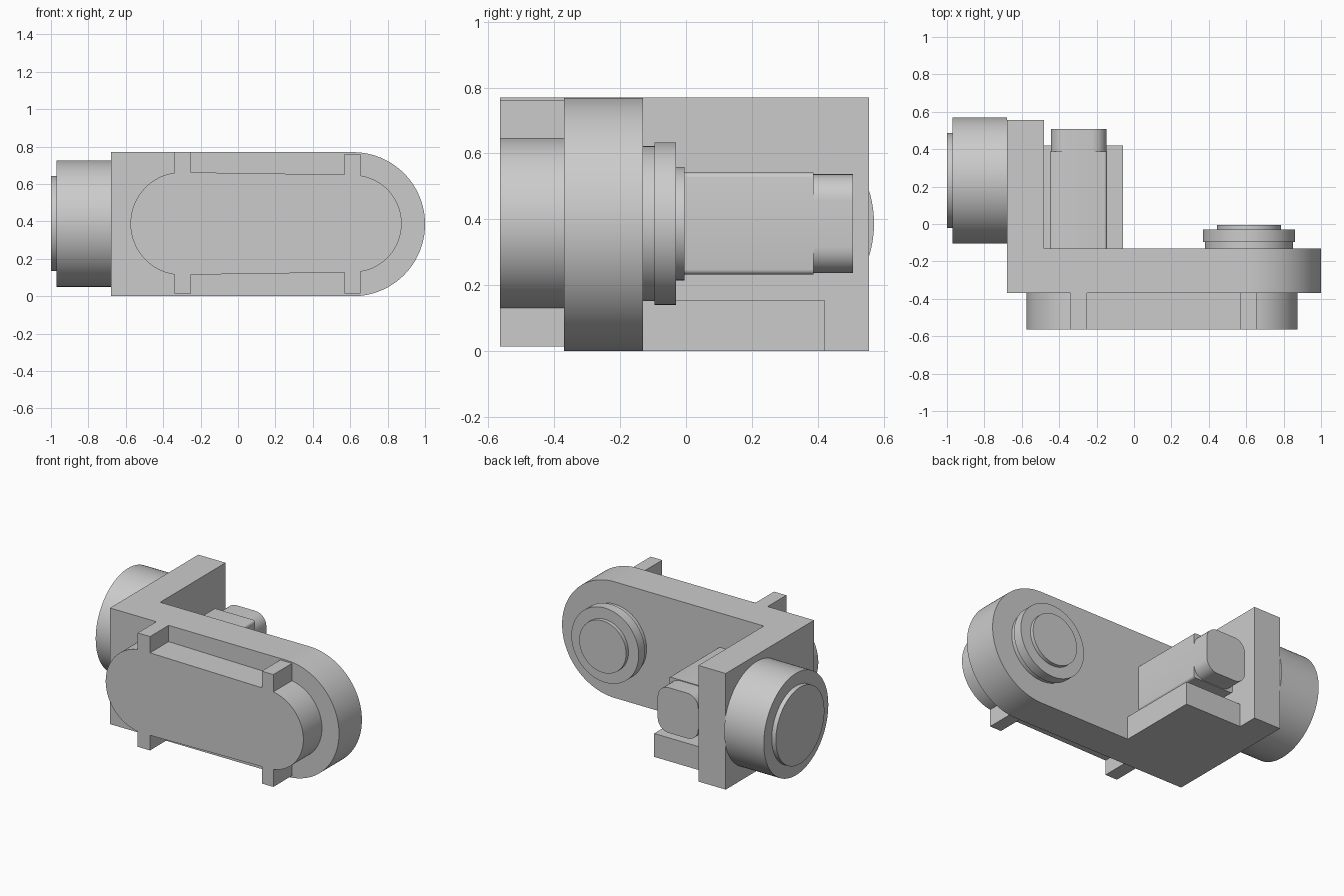
import bpy, bmesh, math
from mathutils import Vector

if "Cube" in bpy.data.objects:
    bpy.data.objects.remove(bpy.data.objects["Cube"])

grey = bpy.data.materials.new("light_grey")
grey.diffuse_color = (0.6, 0.6, 0.6, 1)
grey.use_nodes = True
grey.node_tree.nodes["Principled BSDF"].inputs["Base Color"].default_value = grey.diffuse_color

# axis -> how a 2D profile point (u, v) and a depth d become a 3D point
MAP = {
    "x": lambda u, v, d: (d, u, v),
    "y": lambda u, v, d: (u, d, v),
    "z": lambda u, v, d: (u, v, d),
}


def arc(cu, cv, r, a0, a1, n):
    angles = [math.radians(a0 + (a1 - a0) * i / n) for i in range(n + 1)]
    return [(cu + r * math.cos(a), cv + r * math.sin(a)) for a in angles]


def rect(u0, u1, v0, v1):
    return [(u0, v0), (u1, v0), (u1, v1), (u0, v1)]


def rounded_rect(u0, u1, v0, v1, r, n=8):
    corners = [(u1 - r, v1 - r), (u0 + r, v1 - r), (u0 + r, v0 + r), (u1 - r, v0 + r)]
    return [p for k, (u, v) in enumerate(corners) for p in arc(u, v, r, 90 * k, 90 * k + 90, n)]


def prism(name, profile, axis, lo, hi, round_end=None):
    """Extrude a closed profile along an axis; optionally round edges picked by a rule."""
    bm = bmesh.new()
    base = bm.faces.new([bm.verts.new(MAP[axis](u, v, lo)) for u, v in profile])
    ext = bmesh.ops.extrude_face_region(bm, geom=[base])
    step = Vector(MAP[axis](0, 0, hi - lo))
    bmesh.ops.translate(bm, vec=step, verts=[g for g in ext["geom"] if isinstance(g, bmesh.types.BMVert)])
    bmesh.ops.recalc_face_normals(bm, faces=bm.faces)
    if round_end:
        rule, radius = round_end
        edges = [e for e in bm.edges if rule(e)]
        bmesh.ops.bevel(bm, geom=edges, offset=radius, segments=32, profile=0.5,
                        affect='EDGES', clamp_overlap=False)
    mesh = bpy.data.meshes.new(name)
    bm.to_mesh(mesh)
    bm.free()
    mesh.materials.append(grey)
    mesh.shade_smooth()
    mesh.set_sharp_from_angle(angle=math.radians(30))
    obj = bpy.data.objects.new(name, mesh)
    bpy.context.collection.objects.link(obj)
    return obj


def disc(name, cu, cv, r, axis, lo, hi):
    return prism(name, arc(cu, cv, r, 0, 360, 96)[:-1], axis, lo, hi)


# L-shaped arm with a half-round far end
ell = [(-0.68, -0.37), (1.0, -0.37), (1.0, -0.13), (-0.48, -0.13), (-0.48, 0.555), (-0.68, 0.555)]


def far_end_edge(e):
    a, b = (v.co for v in e.verts)
    return a.x > 0.99 and b.x > 0.99 and abs(a.z - b.z) < 1e-4


prism("arm_bracket", ell, "z", 0, 0.77, (far_end_edge, 0.3849))

# Front cover: tapered slot shape with two ribs crossing it
cover = arc(-0.30, 0.388, 0.275, 98.4, 261.6, 40)
cover += [(-0.34, 0.015), (-0.25, 0.015), (-0.25, 0.115), (0.57, 0.127), (0.57, 0.015), (0.655, 0.015)]
cover += arc(0.615, 0.388, 0.26, -81.2, 81.2, 40)
cover += [(0.655, 0.76), (0.57, 0.76), (0.57, 0.65), (-0.25, 0.662), (-0.25, 0.77), (-0.34, 0.77)]
prism("front_cover", cover, "y", -0.565, -0.37)

# Side motor housing and its cap
disc("motor_housing", 0.2325, 0.388, 0.338, "x", -0.97, -0.68)
disc("motor_cap", 0.2325, 0.388, 0.254, "x", -1.0, -0.97)

# Stepped output hub at the round end
for name, r, lo, hi in [("hub_base", 0.235, -0.13, -0.095),
                        ("hub_flange", 0.247, -0.095, -0.03),
                        ("hub_face", 0.172, -0.03, -0.005)]:
    disc(name, 0.615, 0.387, r, "y", lo, hi)

# Shelf in the inner corner, and the connector above it
prism("shelf", rect(-0.48, -0.06, -0.13, 0.42), "z", 0, 0.155)
prism("connector_body", rounded_rect(-0.45, -0.145, 0.233, 0.542, 0.015, 4), "y", -0.13, 0.387)
prism("connector_plug", rounded_rect(-0.445, -0.147, 0.237, 0.537, 0.08), "y", 0.387, 0.507)
